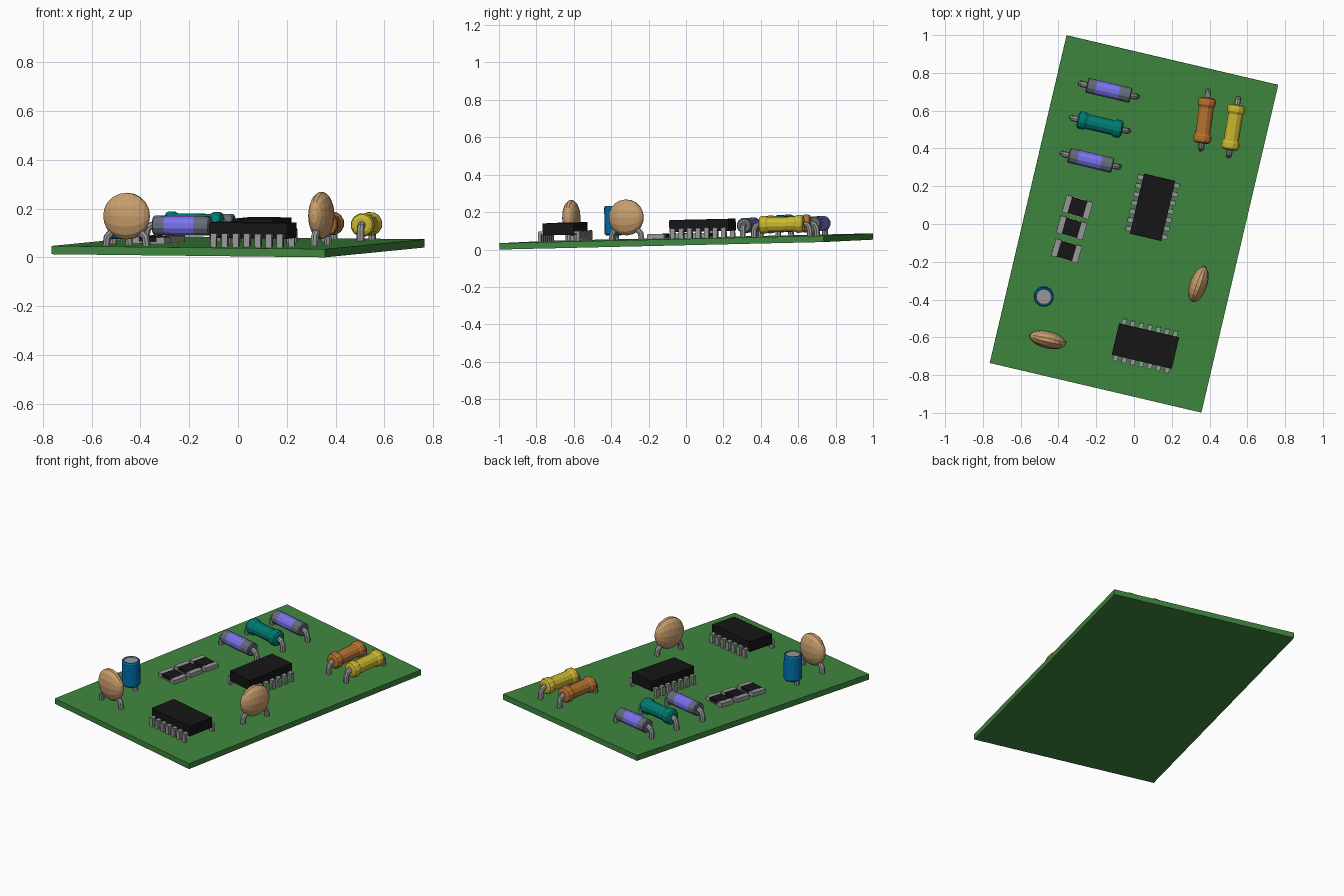
import bpy, bmesh
from math import radians, sin, cos, pi
from mathutils import Matrix, Vector

if "Cube" in bpy.data.objects:
    bpy.data.objects.remove(bpy.data.objects["Cube"])

# Board frame: origin on the board's top surface, turned and slightly tilted
BOARD = (Matrix.Translation((0, 0, 0.0603)) @ Matrix.Rotation(radians(-13.2), 4, 'Z')
         @ Matrix.Rotation(0.0225, 4, 'X') @ Matrix.Rotation(0.011, 4, 'Y'))


def mat(name, rgb):
    m = bpy.data.materials.new(name)
    m.diffuse_color = (*rgb, 1)
    m.use_nodes = True
    m.node_tree.nodes["Principled BSDF"].inputs["Base Color"].default_value = m.diffuse_color
    return m


GREEN = mat("board_green", (0.05, 0.24, 0.05))
BLACK = mat("chip_black", (0.008, 0.008, 0.008))
PURPLE = mat("diode_purple", (0.20, 0.17, 0.85))
DARK = mat("band_grey", (0.13, 0.15, 0.20))
TEAL = mat("teal", (0.0, 0.20, 0.17))
ORANGE = mat("orange", (0.48, 0.17, 0.03))
YELLOW = mat("yellow", (0.60, 0.48, 0.03))
TAN = mat("tan", (0.58, 0.34, 0.15))
BLUE = mat("blue", (0.0, 0.16, 0.42))
METAL = mat("metal", (0.32, 0.32, 0.32))


def place(u, v, deg=0):
    return BOARD @ Matrix.Translation((u, v, 0)) @ Matrix.Rotation(radians(deg), 4, 'Z')


def finish(name, bm, frame, *mats):
    bmesh.ops.recalc_face_normals(bm, faces=bm.faces)
    me = bpy.data.meshes.new(name)
    bm.to_mesh(me)
    bm.free()
    for m in mats:
        me.materials.append(m)
    ob = bpy.data.objects.new(name, me)
    ob.matrix_world = frame
    bpy.context.collection.objects.link(ob)
    return ob


def add_box(bm, centre, size):
    bmesh.ops.create_cube(bm, size=1, matrix=Matrix.Translation(centre)
                          @ Matrix.Diagonal((*size, 1)))


def add_tube(bm, pts, r=0.016, sides=8):
    """Round wire through points lying in the local xz plane."""
    pts = [Vector(p) for p in pts]
    rings = []
    for i, p in enumerate(pts):
        t = (pts[min(i + 1, len(pts) - 1)] - pts[max(i - 1, 0)]).normalized()
        n = Vector((0, 1, 0)).cross(t)
        rings.append([bm.verts.new(p + r * (cos(a) * n + sin(a) * Vector((0, 1, 0))))
                      for a in (2 * pi * k / sides for k in range(sides))])
    for a, b in zip(rings, rings[1:]):
        for k in range(sides):
            j = (k + 1) % sides
            bm.faces.new((a[k], a[j], b[j], b[k]))
    bm.faces.new(rings[0])
    bm.faces.new(rings[-1])


def lathe(name, profile, frame, mats, bands=None, sides=12):
    """Turn (position, radius) pairs around the local x axis."""
    bm = bmesh.new()
    rings = [[bm.verts.new((x, r * cos(2 * pi * (k + .5) / sides), r * sin(2 * pi * (k + .5) / sides)))
              for k in range(sides)] for x, r in profile]
    for i, (a, b) in enumerate(zip(rings, rings[1:])):
        for k in range(sides):
            j = (k + 1) % sides
            f = bm.faces.new((a[k], a[j], b[j], b[k]))
            f.material_index = bands[i] if bands else 0
    for ring, i in ((rings[0], 0), (rings[-1], -1)):
        bm.faces.new(ring).material_index = bands[i] if bands else 0
    return finish(name, bm, frame, *mats)


def axial_leads(name, frame, h):
    bm = bmesh.new()
    for s in (-1, 1):
        add_tube(bm, [(s * x, 0, z) for x, z in
                      ((0.10, h), (0.125, h), (0.142, h - 0.008), (0.15, h - 0.026), (0.152, -0.005))])
    finish(name, bm, frame, METAL)


def resistor(name, u, v, deg, colour):
    frame = place(u, v, deg)
    half = [(0.122, 0.030), (0.116, 0.044), (0.106, 0.049), (0.084, 0.049), (0.070, 0.041)]
    prof = [(-x, r) for x, r in half] + [(x, r) for x, r in reversed(half)]
    lathe(name, prof, frame @ Matrix.Translation((0, 0, 0.065)), [colour])
    axial_leads(name + "_leads", frame, 0.065)


def diode(name, u, v):
    frame = place(u, v)
    prof = [(-0.12, 0.036), (-0.115, 0.041), (-0.07, 0.041), (0.055, 0.041), (0.115, 0.041), (0.12, 0.036)]
    lathe(name, prof, frame @ Matrix.Translation((0, 0, 0.06)), [PURPLE, DARK], [1, 1, 0, 1, 1])
    axial_leads(name + "_leads", frame, 0.06)


def chip(name, u, v, deg):
    frame = place(u, v, deg)
    bm = bmesh.new()
    add_box(bm, (0, 0, 0.067), (0.326, 0.17, 0.064))
    finish(name, bm, frame, BLACK)
    bm = bmesh.new()
    for i in range(-3, 4):
        for s in (-1, 1):
            add_box(bm, (i * 0.0465, s * 0.094, 0.048), (0.025, 0.034, 0.014))
            add_box(bm, (i * 0.0465, s * 0.106, 0.024), (0.025, 0.016, 0.054))
    finish(name + "_pins", bm, frame, METAL)


def surface_part(name, u, v):
    frame = place(u, v, -3)
    bm = bmesh.new()
    add_box(bm, (0, 0, 0.013), (0.085, 0.088, 0.024))
    finish(name, bm, frame, BLACK)
    bm = bmesh.new()
    for s in (-1, 1):
        add_box(bm, (s * 0.055, 0, 0.012), (0.035, 0.094, 0.025))
        add_box(bm, (s * 0.035, 0, 0.003), (0.07, 0.094, 0.006))
    finish(name + "_pads", bm, frame, METAL)


def disc_capacitor(name, u, v, deg):
    frame = place(u, v, deg)
    bm = bmesh.new()
    bmesh.ops.create_uvsphere(bm, u_segments=14, v_segments=10, radius=1,
                              matrix=Matrix.Translation((0, 0, 0.121))
                              @ Matrix.Diagonal((0.098, 0.046, 0.098, 1))
                              @ Matrix.Rotation(pi / 2, 4, 'Y'))
    finish(name, bm, frame, TAN)
    bm = bmesh.new()
    for s in (-1, 1):
        add_tube(bm, [(s * x, 0, z) for x, z in
                      ((0.04, 0.06), (0.065, 0.052), (0.08, 0.035), (0.085, -0.005))])
    finish(name + "_legs", bm, frame, METAL)


# Board
bm = bmesh.new()
add_box(bm, (0, 0, -0.017), (1.151, 1.782, 0.034))
finish("board", bm, BOARD, GREEN)

# Axial parts
diode("diode_back", -0.292, 0.66)
diode("diode_front", -0.30, 0.277)
resistor("teal_resistor", -0.296, 0.473, 0, TEAL)
resistor("orange_resistor", 0.238, 0.621, 96, ORANGE)
resistor("yellow_resistor", 0.395, 0.62, 94, YELLOW)

# Chips and flat surface parts
chip("chip_middle", 0.075, 0.11, 90)
chip("chip_front", 0.206, -0.614, 0)
for i, (u, v) in enumerate(((-0.312, 0.019), (-0.317, -0.095), (-0.315, -0.22))):
    surface_part(f"surface_part_{i + 1}", u, v)

# Disc capacitors
disc_capacitor("disc_capacitor_left", -0.306, -0.698, 0)
disc_capacitor("disc_capacitor_right", 0.404, -0.231, 84)

# Can capacitor: blue sleeve with a recessed metal top and two short legs
can = place(-0.379, -0.48)
upright = can @ Matrix.Rotation(-pi / 2, 4, 'Y')
lathe("can_capacitor", [(0.022, 0.046), (0.03, 0.053), (0.172, 0.053), (0.18, 0.048), (0.18, 0.042), (0.175, 0.040)],
      upright, [BLUE, METAL], [0, 0, 0, 0, 1], 16)
bm = bmesh.new()
for s in (-1, 1):
    add_tube(bm, [(s * 0.03, 0, 0.03), (s * 0.035, 0, -0.005)])
finish("can_capacitor_legs", bm, can, METAL)
